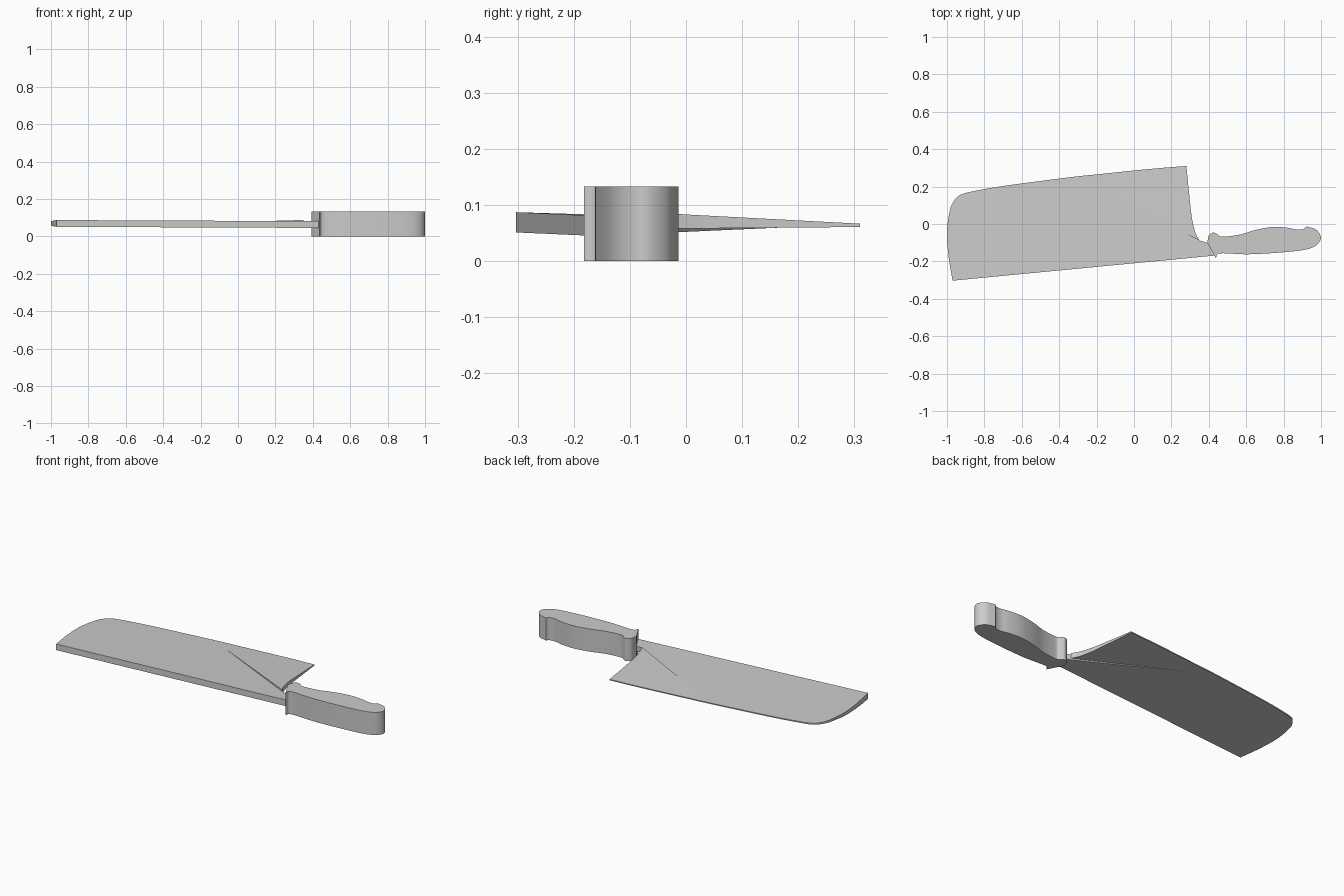
import bpy, bmesh
from mathutils import Vector

cube = bpy.data.objects.get("Cube")
if cube:
    bpy.data.objects.remove(cube)

grey = bpy.data.materials.new("plain grey")
grey.use_nodes = True
grey.diffuse_color = (0.6, 0.6, 0.6, 1)
grey.node_tree.nodes["Principled BSDF"].inputs["Base Color"].default_value = (0.6, 0.6, 0.6, 1)


def spline(points, steps=6):
    """Smooth open curve through the points; its ends stay sharp."""
    p = [Vector(q) for q in points]
    p = [2 * p[0] - p[1]] + p + [2 * p[-1] - p[-2]]
    out = []
    for a, b, c, d in zip(p, p[1:], p[2:], p[3:]):
        for i in range(steps):
            t = i / steps
            out.append(0.5 * (2 * b + (c - a) * t + (2 * a - 5 * b + 4 * c - d) * t**2
                              + (3 * b - a - 3 * c + d) * t**3))
    return out + [p[-2]]


def slab(name, outline, heights):
    """Closed solid over an outline; heights gives bottom and top at a point."""
    bm = bmesh.new()
    low = [bm.verts.new((p.x, p.y, heights(p)[0])) for p in outline]
    high = [bm.verts.new((p.x, p.y, heights(p)[1])) for p in outline]
    bm.faces.new(low[::-1])
    bm.faces.new(high)
    for i in range(len(low)):
        j = (i + 1) % len(low)
        bm.faces.new((low[i], low[j], high[j], high[i]))
    bmesh.ops.recalc_face_normals(bm, faces=bm.faces)
    mesh = bpy.data.meshes.new(name)
    bm.to_mesh(mesh)
    bm.free()
    mesh.materials.append(grey)
    obj = bpy.data.objects.new(name, mesh)
    bpy.context.collection.objects.link(obj)
    bpy.ops.object.select_all(action='DESELECT')
    obj.select_set(True)
    bpy.context.view_layer.objects.active = obj
    bpy.ops.object.shade_smooth_by_angle(angle=0.5)
    return obj


# Key points of the blade
spine_tip, spine_end = Vector((-0.97, -0.303)), Vector((0.44, -0.168))
heel, neck, fold = Vector((0.28, 0.31)), Vector((0.35, -0.088)), Vector((-0.225, 0.197))
along = (spine_end - spine_tip).normalized()


def blade_heights(p):
    """Wedge section: thick at the spine, thin at the cutting edge."""
    r = p - spine_tip
    t = (along.x * r.y - along.y * r.x) / 0.49
    mid = 0.069 - 0.006 * (p.x - spine_tip.x) / 1.4
    half = 0.018 - 0.015 * t
    return mid - half, mid + half


def heel_heights(p):
    """The heel flap is lifted away from the blade, most at the neck."""
    base = heel - fold
    dist = lambda q: base.x * (q.y - fold.y) - base.y * (q.x - fold.x)
    lift = 0.009 * max(0, dist(p) / dist(neck))
    low, high = blade_heights(p)
    return low + lift, high + lift


# Blade body, from the spine round the nose and down the fold
nose = spline([spine_tip, (-0.992, -0.17), (-1.0, -0.04), (-0.985, 0.07), (-0.965, 0.12), (-0.93, 0.155),
               (-0.85, 0.177), (-0.7, 0.203), (-0.5, 0.23), (-0.3, 0.255), (-0.2, 0.265)])
body = nose + [fold, neck, Vector((0.39, -0.1)), Vector((0.43, -0.12)), spine_end]
slab("blade_body", body[::-1], blade_heights)

# Heel of the blade beyond the fold
edge = spline([(-0.2, 0.265), (0.0, 0.286), (0.15, 0.3), heel])
back = spline([heel, (0.294, 0.17), (0.31, 0.03), (0.33, -0.05), neck])
slab("blade_heel", [fold] + edge + back[1:], heel_heights)

# Handle with a pointed guard, a finger swell and a hooked butt
belly = spline([(0.437, -0.182), (0.46, -0.157), (0.6, -0.162), (0.75, -0.155), (0.9, -0.14),
                (0.965, -0.12), (0.995, -0.09), (0.996, -0.06), (0.97, -0.028), (0.92, -0.013)])
grip = spline([(0.92, -0.013), (0.905, -0.028), (0.87, -0.03), (0.82, -0.02), (0.74, -0.016),
               (0.65, -0.032), (0.56, -0.058), (0.47, -0.068), (0.45, -0.058), (0.425, -0.046),
               (0.4, -0.062), (0.392, -0.1)])
slab("handle", belly + grip[1:], lambda p: (0, 0.133))
